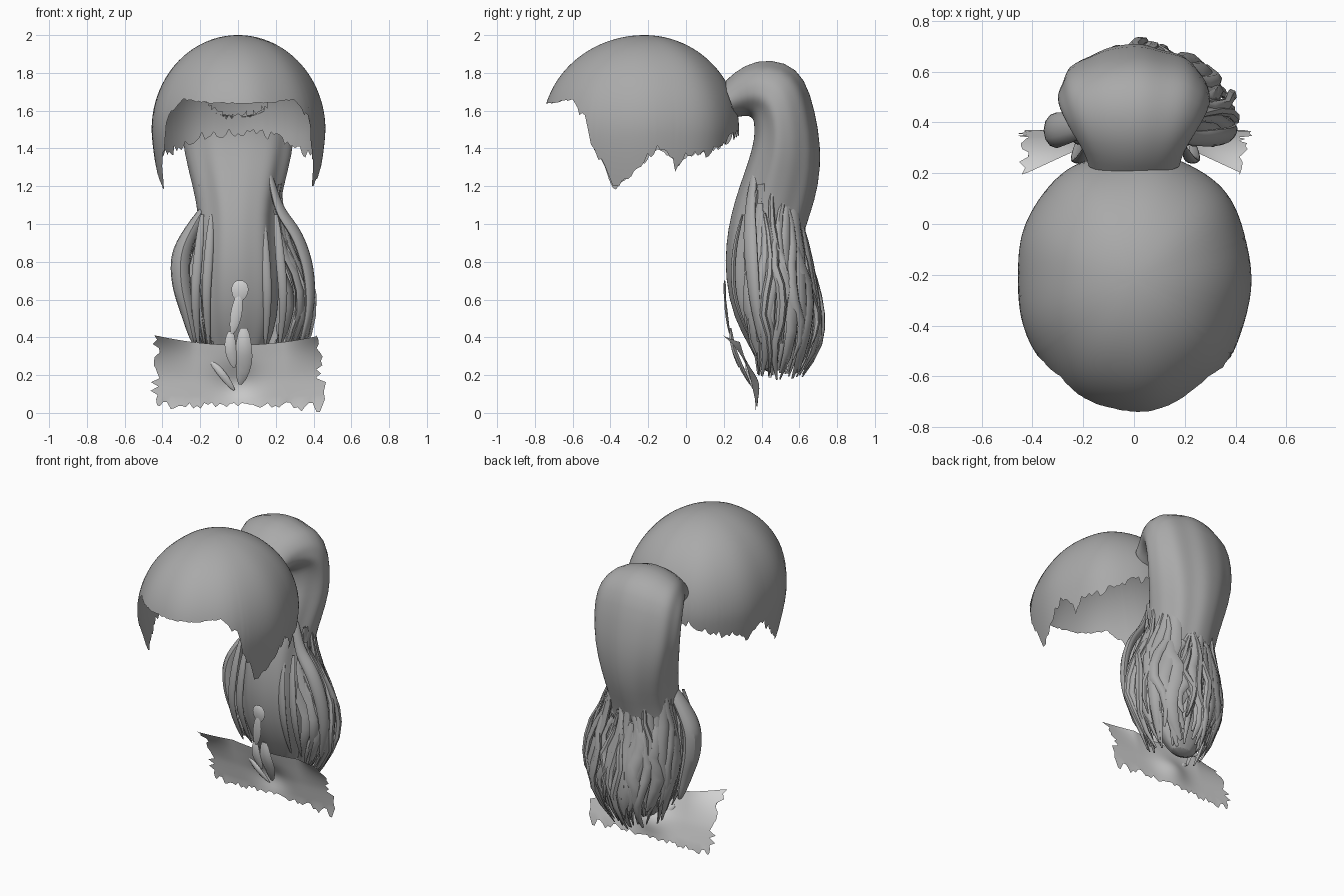
import bpy, bmesh, math, random
from mathutils import Vector

random.seed(4)
if "Cube" in bpy.data.objects:
    bpy.data.objects.remove(bpy.data.objects["Cube"])


def material(name, value):
    mat = bpy.data.materials.new(name)
    mat.use_nodes = True
    colour = (value, value, value, 1)
    mat.diffuse_color = colour
    mat.node_tree.nodes["Principled BSDF"].inputs["Base Color"].default_value = colour
    return mat


hair = material("hair_grey", 0.4)
light_hair = material("light_grey", 0.66)


def finish(name, bm, mat=hair, subdivide=0):
    mesh = bpy.data.meshes.new(name)
    bm.to_mesh(mesh)
    bm.free()
    mesh.materials.append(mat)
    obj = bpy.data.objects.new(name, mesh)
    bpy.context.collection.objects.link(obj)
    if subdivide:
        mod = obj.modifiers.new("smooth", "SUBSURF")
        mod.levels = mod.render_levels = subdivide
    bpy.ops.object.select_all(action="DESELECT")
    obj.select_set(True)
    bpy.context.view_layer.objects.active = obj
    bpy.ops.object.shade_smooth_by_angle(angle=math.radians(50))


def interp(table, x):
    """Piecewise linear lookup in a list of (x, value) pairs."""
    if x <= table[0][0]:
        return table[0][1]
    for (x0, v0), (x1, v1) in zip(table, table[1:]):
        if x <= x1:
            return v0 + (v1 - v0) * (x - x0) / (x1 - x0)
    return table[-1][1]


def skin(bm, rows, closed=True, cap=False):
    """Join rows of points with quads."""
    rings = [[bm.verts.new(p) for p in row] for row in rows]
    n = len(rings[0])
    for r0, r1 in zip(rings, rings[1:]):
        for i in range(n if closed else n - 1):
            j = (i + 1) % n
            bm.faces.new((r0[i], r1[i], r1[j], r0[j]))
    if cap:
        bm.faces.new(rings[-1])
    return rings


def lock(bm, path, width, thick, outward, steps=9):
    """Flattened hair lock along a smooth path, tapering to both ends."""
    pts = [Vector(p) for p in path]
    rows = []
    for k in range(steps):
        t = k / (steps - 1)
        f = t * (len(pts) - 1)
        i = min(int(f), len(pts) - 2)
        u = f - i
        p0, p1, p2, p3 = (pts[max(0, min(len(pts) - 1, i + d))] for d in (-1, 0, 1, 2))
        c = 0.5 * (2 * p1 + (p2 - p0) * u + (2 * p0 - 5 * p1 + 4 * p2 - p3) * u * u
                   + (3 * p1 - p0 - 3 * p2 + p3) * u ** 3)
        side = (p2 - p1).cross(outward).normalized()
        taper = max(0.08, math.sin(math.pi * (0.08 + 0.89 * t)) ** 0.7)
        rows.append([c + side * width * taper * math.cos(a) + outward * thick * taper * math.sin(a)
                     for a in (math.tau * s / 6 for s in range(6))])
    skin(bm, rows, cap=True)


def finish_locks(name, bm, mat=hair, subdivide=0):
    bmesh.ops.recalc_face_normals(bm, faces=bm.faces)
    finish(name, bm, mat, subdivide)


# Cap: open dome with a ragged hem and an opening where the ponytail joins
HEM = [(-0.74, 1.64), (-0.62, 1.66), (-0.58, 1.61), (-0.53, 1.56), (-0.505, 1.43),
       (-0.46, 1.33), (-0.39, 1.18), (-0.31, 1.24), (-0.23, 1.33), (-0.15, 1.41),
       (-0.09, 1.38), (-0.05, 1.29), (0.0, 1.37), (0.1, 1.37), (0.2, 1.44), (0.27, 1.48)]
COLS, RINGS = 180, 30
rows = [[] for _ in range(RINGS)]
for c in range(COLS):
    a = math.tau * c / COLS
    reach = 0.54 if math.cos(a) > 0 else 0.5
    y_edge = -0.22 - reach * math.cos(a)
    jag = 0.004 if y_edge < -0.58 else 0.024
    hem = interp(HEM, y_edge) + random.uniform(-jag, jag)
    drop = math.acos(max(0, (hem - 1.5) / 0.5)) + max(0, 1.5 - hem) / 0.5
    fullness = 1 + (0.04 * math.sin(2 * a) ** 2 if math.cos(a) < 0 else 0)
    for r in range(RINGS):
        p = drop * (0.02 + 0.98 * r / (RINGS - 1))
        over = max(0, p - math.pi / 2)
        z = 1.5 + 0.5 * math.cos(p) if not over else 1.5 - 0.5 * over
        rad = fullness * math.sin(min(p, math.pi / 2)) * (1 - 0.2 * over ** 1.5)
        rad *= 1 + 0.006 * math.sin(9 * a) * math.sin(p)
        rows[r].append((0.46 * math.sin(a) * rad, -0.22 - reach * math.cos(a) * rad, z))
bm = bmesh.new()
bm.faces.new(skin(bm, rows)[0])
bmesh.ops.recalc_face_normals(bm, faces=bm.faces)
opening = []
for face in bm.faces:
    m = face.calc_center_median()
    if m.y > 0 and (m.x / 0.16) ** 2 + ((m.z - 1.655) / 0.08) ** 2 < 1:
        opening.append(face)
bmesh.ops.delete(bm, geom=opening, context="FACES")
finish("hair_cap", bm)

# Ponytail: inner and outer profile points (y, z) with half width
TAIL = [((0.265, 1.565), (0.2, 1.745), 0.18), ((0.32, 1.575), (0.25, 1.8), 0.195),
        ((0.35, 1.565), (0.37, 1.872), 0.245), ((0.36, 1.54), (0.53, 1.86), 0.285),
        ((0.36, 1.5), (0.63, 1.77), 0.3), ((0.36, 1.45), (0.68, 1.6), 0.3),
        ((0.335, 1.35), (0.715, 1.4), 0.285), ((0.28, 1.2), (0.7, 1.2), 0.24),
        ((0.235, 1.05), (0.655, 1.05), 0.21), ((0.21, 0.9), (0.61, 0.92), 0.21),
        ((0.205, 0.72), (0.58, 0.75), 0.22), ((0.25, 0.5), (0.57, 0.5), 0.21),
        ((0.345, 0.34), (0.54, 0.34), 0.16), ((0.41, 0.2), (0.49, 0.22), 0.07)]
rows = []
for k, (inner, outer, w) in enumerate(TAIL):
    i, o = Vector((0, *inner)), Vector((0, *outer))
    ring = []
    for s in range(44):
        a = math.tau * s / 44
        g = 1 + min(k, 6) * 0.004 * (math.sin(7 * a + 1 + 0.2 * k) + 0.6 * math.sin(11 * a))
        ring.append((i + o) / 2 + (o - i) / 2 * math.cos(a) * g
                    + Vector((w * math.sin(a) * g, 0, 0)))
    rows.append(ring)
bm = bmesh.new()
skin(bm, rows, cap=True)
bmesh.ops.recalc_face_normals(bm, faces=bm.faces)
finish("ponytail", bm, subdivide=1)

# Loose strands in an inner and an outer layer around the sides and back
DEPTH = [(0.18, 0.17), (0.3, 0.25), (0.45, 0.285), (0.6, 0.265), (0.8, 0.22), (1.0, 0.2), (1.3, 0.23)]
LEFT = [(0.2, 0.24), (0.4, 0.38), (0.6, 0.41), (0.8, 0.36), (1.0, 0.25), (1.3, 0.24)]
RIGHT = [(0.2, 0.13), (0.4, 0.22), (0.6, 0.25), (0.8, 0.24), (1.0, 0.2), (1.3, 0.24)]


def strand(bm, a, top, bottom, width, puff):
    path = []
    for k in range(6):
        z = top + (bottom - top) * k / 5
        angle = a + 0.09 * math.sin(2.1 * k + 9 * a)
        s = puff if k else 0.94
        sx, cy = math.sin(angle), math.cos(angle)
        wide = interp(LEFT if sx > 0 else RIGHT, z)
        y = 0.435 + interp(DEPTH, z) * cy * s
        path.append((wide * sx * abs(sx) ** 0.35 * s, max(y, 0.385) if z < 0.42 else y, z))
    lock(bm, path, width, 0.02, Vector((math.sin(a), math.cos(a), 0)))


bm = bmesh.new()
for count, low, high in ((40, 0.72, 0.86), (46, 0.9, 1.03)):
    for n in range(count):
        a = -2.05 + 4.15 * (n + random.random() * 0.8) / count
        top = random.uniform(0.85, 1.0) if abs(a) < 0.7 else random.uniform(0.9, 1.25)
        strand(bm, a, top, random.uniform(0.17, 0.38),
               random.uniform(0.02, 0.052), random.uniform(low, high))
finish_locks("loose_strands", bm)

# Broad locks at the sides and thin front strands
bm = bmesh.new()
lock(bm, [(-0.15, 0.4, 1.12), (-0.24, 0.38, 0.98), (-0.3, 0.37, 0.84), (-0.3, 0.37, 0.68),
          (-0.265, 0.38, 0.52), (-0.23, 0.4, 0.36)], 0.085, 0.062, Vector((-1, 0, 0)), 16)
lock(bm, [(0.17, 0.36, 1.26), (0.22, 0.34, 1.08), (0.31, 0.34, 0.94), (0.37, 0.35, 0.76),
          (0.38, 0.37, 0.55), (0.33, 0.4, 0.36)], 0.05, 0.03, Vector((0.8, -0.6, 0)), 16)
for x in (-0.19, -0.14, 0.13, 0.2):
    lock(bm, [(x, 0.3, 1.05), (x * 1.1, 0.255, 0.85), (x * 1.2, 0.26, 0.6), (x * 1.1, 0.36, 0.35)],
         0.03, 0.015, Vector((0, -1, 0)))
finish_locks("broad_locks", bm, subdivide=1)

# Ragged nape sheet at the bottom, upper corners reaching forward
SHEET_Y = [(0, 0.37), (0.42, 0.34), (0.8, 0.305), (1, 0.285)]
NX, NZ = 44, 16
rows = []
for j in range(NZ + 1):
    v = j / NZ
    row = []
    for i in range(NX + 1):
        u = 2 * i / NX - 1
        x, z = 0.435 * u, 0.05 + v * (0.31 + 0.05 * u * u)
        y = interp(SHEET_Y, v) - 0.09 * v ** 4 * max(0, (abs(u) - 0.55) / 0.45)
        y += 0.04 * math.exp(-(u / 0.25) ** 2 - ((v - 0.35) / 0.3) ** 2)
        if i in (0, NX):
            x += u * random.uniform(-0.025, 0.03)
        if j == 0:
            z += random.uniform(-0.05, 0.012) * (0.3 + 0.7 * abs(u))
        row.append((x, y, max(z, 0)))
    rows.append(row)
bm = bmesh.new()
skin(bm, rows, closed=False)
finish("nape_sheet", bm, light_hair)

# Small wisps in front of the sheet
bm = bmesh.new()
front = Vector((0, -1, 0))
lock(bm, [(0.01, 0.205, 0.7), (0.01, 0.205, 0.65), (0.005, 0.21, 0.59)], 0.045, 0.008, front)
lock(bm, [(0.005, 0.205, 0.62), (-0.01, 0.215, 0.52), (-0.03, 0.23, 0.42)], 0.03, 0.008, front)
lock(bm, [(-0.04, 0.24, 0.43), (-0.04, 0.25, 0.34), (-0.02, 0.28, 0.24)], 0.03, 0.01, front)
lock(bm, [(0.03, 0.235, 0.45), (0.03, 0.25, 0.35), (0.03, 0.29, 0.25), (0.01, 0.34, 0.15)], 0.045, 0.015, front)
lock(bm, [(-0.14, 0.32, 0.27), (-0.08, 0.33, 0.2), (-0.02, 0.36, 0.12)], 0.02, 0.01, front)
finish_locks("front_wisps", bm, light_hair)
